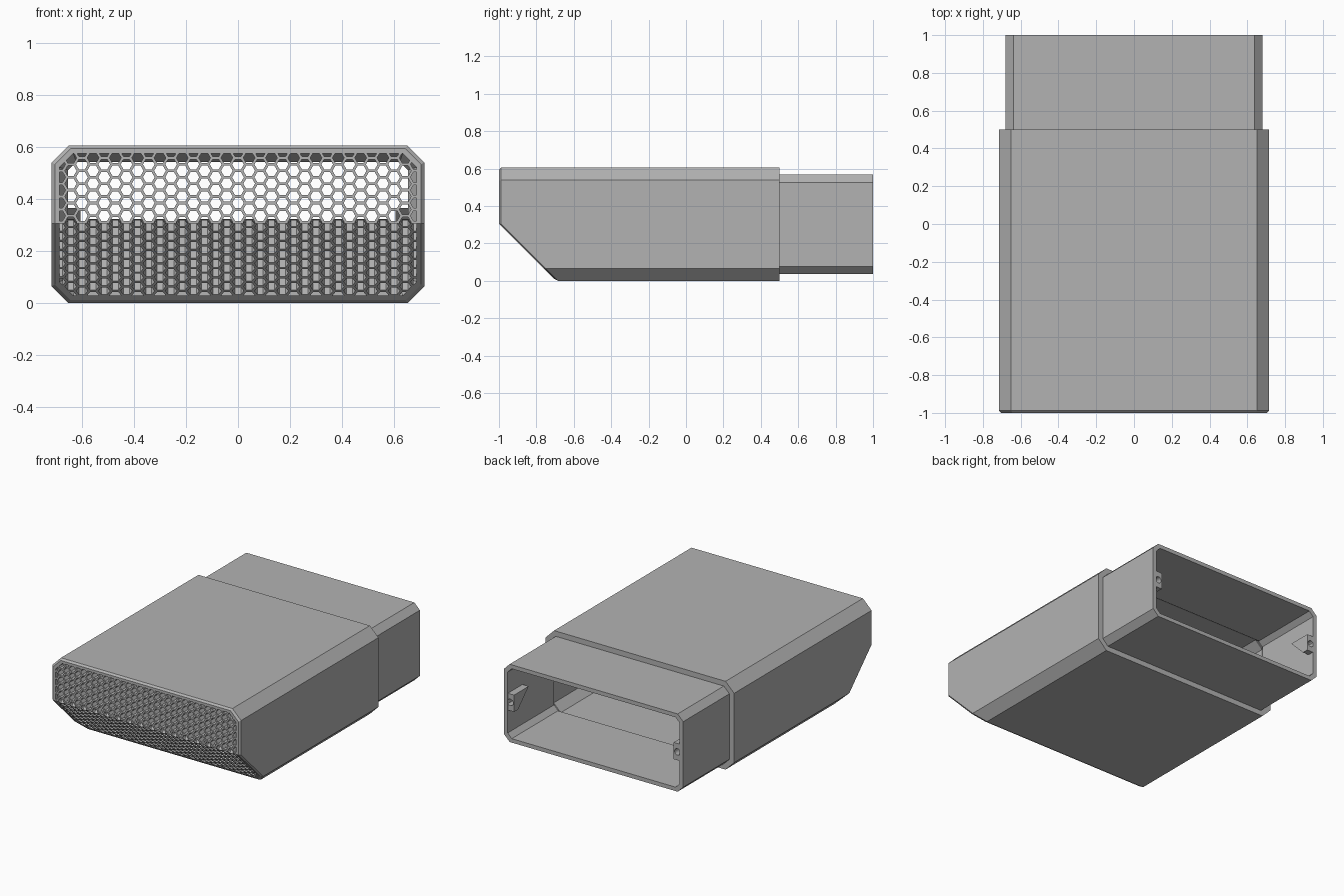
import bpy, bmesh, math
from mathutils import Vector

cube = bpy.data.objects.get("Cube")
if cube:
    bpy.data.objects.remove(cube)

grey = bpy.data.materials.new("mid grey")
grey.use_nodes = True
grey.diffuse_color = (0.45, 0.45, 0.45, 1)
grey.node_tree.nodes["Principled BSDF"].inputs["Base Color"].default_value = (0.45, 0.45, 0.45, 1)

MID, TOP, HALF = 0.305, 0.605, 0.715   # fold height, overall height, half width
WALL, PLATE = 0.03, 0.045


def finish(bm, name):
    bmesh.ops.recalc_face_normals(bm, faces=bm.faces[:])
    mesh = bpy.data.meshes.new(name)
    bm.to_mesh(mesh)
    bm.free()
    mesh.materials.append(grey)
    obj = bpy.data.objects.new(name, mesh)
    bpy.context.collection.objects.link(obj)
    return obj


def ring(inset, chamfer, y, follow_slope=False):
    """Chamfered rectangle at depth y, optionally following the raked nose."""
    w, lo, hi, c = HALF - inset, inset, TOP - inset, chamfer
    right = [(w - c, lo), (w, lo + c), (w, MID), (w, hi - c), (w - c, hi)]
    outline = right + [(-x, z) for x, z in reversed(right)]
    return [Vector((x, y + (max(0, MID - z) if follow_slope else 0), z)) for x, z in outline]


# Hollow shell: rings run along the outside, round the rear lip and back inside
rings = [
    ring(0.012, 0.060, -1.0, True),
    ring(0, 0.065, -0.988, True),
    ring(0, 0.065, 0.5),
    ring(0.036, 0.042, 0.5),
    ring(0.036, 0.042, 1.0),
    ring(0.063, 0.031, 1.0),
    ring(0.063, 0.031, 0.5),
    ring(WALL, 0.053, 0.45),
    ring(WALL, 0.053, -1.0, True),
]
bm = bmesh.new()
loops = [[bm.verts.new(p) for p in r] for r in rings]
for a, b in zip(loops, loops[1:] + loops[:1]):
    for i in range(len(a)):
        j = (i + 1) % len(a)
        bm.faces.new((a[i], a[j], b[j], b[i]))
finish(bm, "sleeve_shell")


def cut(bm, point, normal):
    """Remove everything on the positive side of a plane."""
    bmesh.ops.bisect_plane(bm, geom=bm.verts[:] + bm.edges[:] + bm.faces[:], dist=1e-6,
                           plane_co=point, plane_no=normal, clear_outer=True)


def grille(name, low, high, chamfer_side, up, inward):
    """Honeycomb plate; local v is measured along 'up' from the fold line."""
    pitch, cell, hole = 0.0428, 0.0428 / 1.5, 0.0225
    row = cell * math.sqrt(3)
    bm = bmesh.new()
    for col in range(-16, 17):
        for k in range(-11, 8):
            cx = col * pitch
            cv = 0.228 + (row / 2 if col % 2 else 0) + (k - 5) * row
            outer, inner = [[bm.verts.new((cx + r * math.cos(i * math.pi / 3), 0,
                                           cv + r * math.sin(i * math.pi / 3)))
                             for i in range(6)] for r in (cell, hole)]
            for i in range(6):
                j = (i + 1) % 6
                bm.faces.new((outer[i], outer[j], inner[j], inner[i]))
    bmesh.ops.remove_doubles(bm, verts=bm.verts[:], dist=1e-4)
    # Trim to the frame opening
    w = HALF - WALL + 0.002
    stretch = 1 / up.z
    edge = high if chamfer_side > 0 else low
    cut(bm, (0, 0, high), (0, 0, 1))
    cut(bm, (0, 0, low), (0, 0, -1))
    for s in (-1, 1):
        cut(bm, (s * w, 0, 0), (s, 0, 0))
        cut(bm, (s * (w - 0.053), 0, edge), (s * stretch, 0, chamfer_side))
    # Thicken, then lay the plate into place
    ext = bmesh.ops.extrude_face_region(bm, geom=bm.faces[:], use_keep_orig=True)
    back = {v for v in ext["geom"] if isinstance(v, bmesh.types.BMVert)}
    origin = Vector((0, -0.999, MID))
    for v in bm.verts:
        v.co = origin + Vector((v.co.x, 0, 0)) + up * v.co.z + (inward * PLATE if v in back else Vector())
    # Mitre along the fold
    mitre = Vector((0, math.sin(math.pi / 8), -math.cos(math.pi / 8))) * chamfer_side
    mitre.y = -abs(mitre.y) if chamfer_side < 0 else abs(mitre.y)
    cut(bm, origin, mitre)
    return finish(bm, name)


d = math.sqrt(0.5)
grille("upper_grille", 0, TOP - WALL - MID + 0.002, 1, Vector((0, 0, 1)), Vector((0, 1, 0)))
grille("lower_grille", -(MID - WALL + 0.002) / d, 0, -1, Vector((0, -d, d)), Vector((0, d, d)))


# Screw bosses on the inner side walls at the rear, with a raked underside and a bore
def boss(name, side):
    bm = bmesh.new()
    profile = [(0.84, 0.365), (0.998, 0.365), (0.998, 0.25), (0.955, 0.25)]
    a, b = [[bm.verts.new((side * x, y, z)) for y, z in profile] for x in (0.605, 0.67)]
    bm.faces.new(a)
    bm.faces.new(b)
    for i in range(4):
        j = (i + 1) % 4
        bm.faces.new((a[i], a[j], b[j], b[i]))
    obj = finish(bm, name)
    bpy.ops.mesh.primitive_cylinder_add(vertices=24, radius=0.022, depth=0.12,
                                        location=(side * 0.634, 1.0, 0.307),
                                        rotation=(math.pi / 2, 0, 0))
    bore = bpy.context.object
    bore.name = name + "_bore_cutter"
    bore.hide_render = True
    bore.hide_set(True)
    mod = obj.modifiers.new("bore", 'BOOLEAN')
    mod.object = bore
    mod.solver = 'EXACT'


boss("left_screw_boss", 1)
boss("right_screw_boss", -1)
